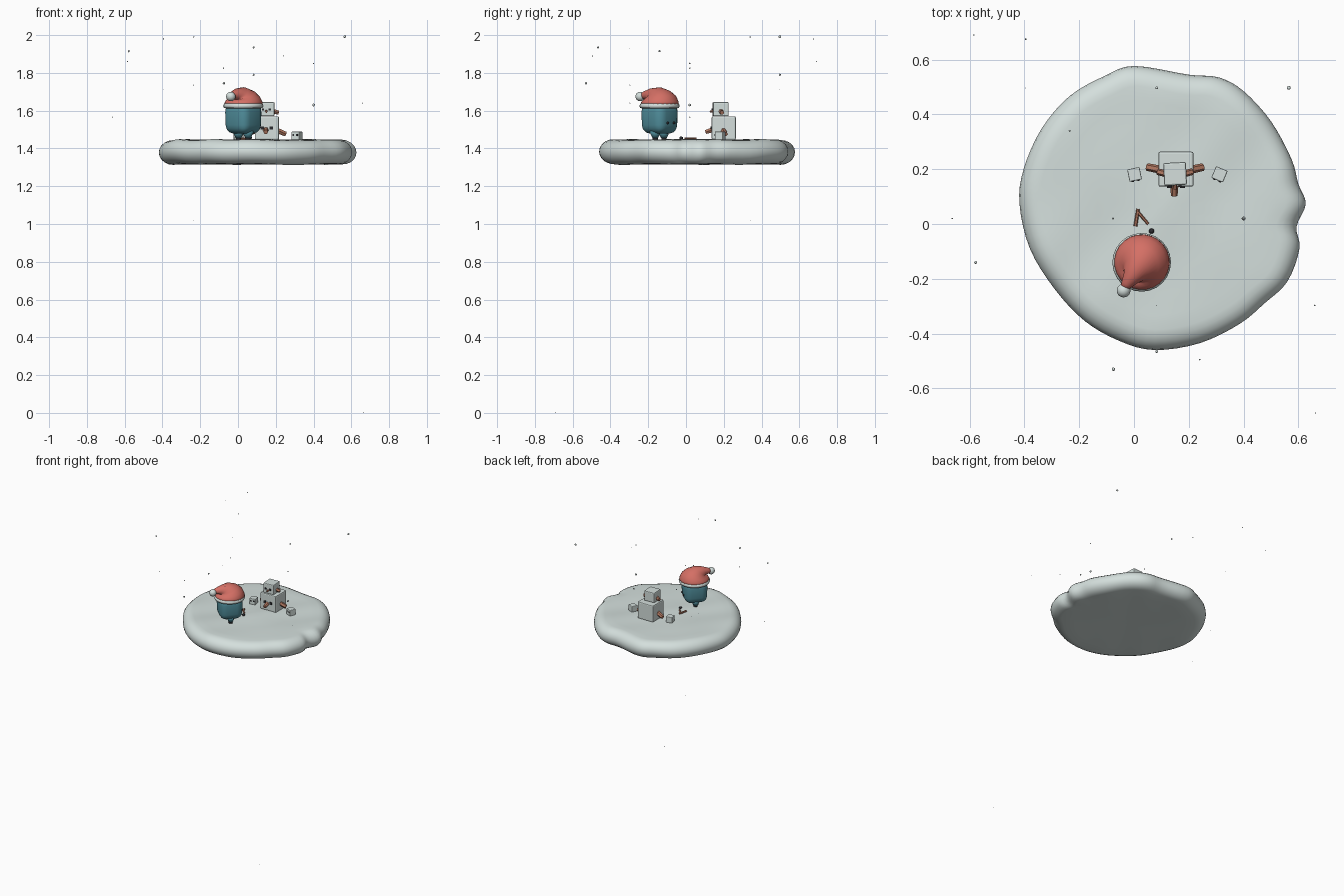
import bpy, bmesh, math
from math import sin, cos, pi
from mathutils import Vector, Matrix

if "Cube" in bpy.data.objects:
    bpy.data.objects.remove(bpy.data.objects["Cube"])

def mat(name, rgb):
    m = bpy.data.materials.new(name)
    m.diffuse_color = (*rgb, 1)
    m.use_nodes = True
    m.node_tree.nodes["Principled BSDF"].inputs["Base Color"].default_value = m.diffuse_color
    return m

SNOW = mat("snow_white", (0.66, 0.74, 0.72))
RED = mat("hat_red", (0.66, 0.16, 0.13))
TEAL = mat("coat_teal", (0.08, 0.27, 0.33))
WOOD = mat("stick_brown", (0.45, 0.19, 0.12))
COAL = mat("coal_black", (0.025, 0.025, 0.03))

def finish(bm, name, m, smooth=True):
    bmesh.ops.recalc_face_normals(bm, faces=bm.faces)
    me = bpy.data.meshes.new(name)
    bm.to_mesh(me)
    bm.free()
    ob = bpy.data.objects.new(name, me)
    bpy.context.collection.objects.link(ob)
    me.materials.append(m)
    for p in me.polygons:
        p.use_smooth = smooth
    return ob

def loft(rings, name, m):
    """Skin closed rings of equal length and cap both ends."""
    bm = bmesh.new()
    vs = [[bm.verts.new(p) for p in r] for r in rings]
    n = len(vs[0])
    for a, b in zip(vs, vs[1:]):
        for i in range(n):
            bm.faces.new((a[i], a[(i + 1) % n], b[(i + 1) % n], b[i]))
    bm.faces.new(vs[0])
    bm.faces.new(vs[-1])
    return finish(bm, name, m)

def box(name, m, loc, size, yaw=0, bevel=0.0, seg=2, smooth=False):
    bm = bmesh.new()
    bmesh.ops.create_cube(bm, size=1, matrix=Matrix.Diagonal((*size, 1)))
    if bevel:
        bmesh.ops.bevel(bm, geom=bm.edges[:], offset=bevel, segments=seg,
                        profile=0.5, affect='EDGES')
    bm.transform(Matrix.Translation(loc) @ Matrix.Rotation(yaw, 4, 'Z'))
    return finish(bm, name, m, smooth)

def ball(name, m, loc, r, sub=2):
    bm = bmesh.new()
    bmesh.ops.create_icosphere(bm, subdivisions=sub, radius=r,
                               matrix=Matrix.Translation(loc))
    return finish(bm, name, m)

def stick(name, m, a, b, r1, r2, n=6):
    """Straight tapered rod from a to b."""
    a, b = Vector(a), Vector(b)
    q = (b - a).to_track_quat('Z', 'Y')
    ring = lambda c, r: [c + q @ Vector((r * cos(2 * pi * i / n), r * sin(2 * pi * i / n), 0))
                         for i in range(n)]
    ob = loft([ring(a, r1), ring(b, r2)], name, m)
    for p in ob.data.polygons:
        p.use_smooth = n > 8
    return ob

# --- snow island: wavy outline, rounded rim, gently dented top
outline = [(0, .577), (.2, .545), (.31, .535), (.40, .485), (.50, .375), (.575, .237),
           (.60, .146), (.627, .073), (.593, -.01), (.604, -.09), (.56, -.21),
           (.476, -.29), (.385, -.365), (.24, -.435), (.075, -.46), (-.053, -.427),
           (-.18, -.354), (-.29, -.237), (-.38, -.09), (-.418, .073), (-.403, .2),
           (-.338, .347), (-.235, .467), (-.108, .54)]
P = [Vector(p) for p in outline]
N = len(P)
curve = []
for i in range(N):
    a, b, c, d = P[i - 1], P[i], P[(i + 1) % N], P[(i + 2) % N]
    for k in range(4):
        t = k / 4
        curve.append(0.5 * (2 * b + (c - a) * t + (2 * a - 5 * b + 4 * c - d) * t * t
                            + (3 * b - a - 3 * c + d) * t ** 3))
MID = Vector((0.1, 0.06))

def dent(x, y):
    return 0.003 * sin(11 * x + 3 * y) * cos(9 * y - 4 * x) + 0.002 * sin(19 * x - 15 * y)

rings = []
profile = [(f, -1) for f in (.05, .25, .5, .7)]
profile += [(None, -pi / 2 + pi * k / 10) for k in range(11)]
profile += [(f, 1) for f in (.75, .6, .45, .3, .15, .04)]
for f, s in profile:
    ring = []
    for p in curve:
        d = p - MID
        if f is None:
            q = MID + d * ((d.length - 0.075 * (1 - cos(s))) / d.length)
            z = 1.381 + 0.065 * sin(s)
        else:
            q = MID + d * f
            z = 1.381 + 0.065 * s
        w = dent(q.x, q.y) * (1 if f is None or s > 0 else 0.4)
        ring.append((q.x, q.y, z + w))
    rings.append(ring)
loft(rings, "snow_island", SNOW)

# --- little figure in a coat, facing the snow cubes
C = Vector((0.028, -0.14, 0))
YAW = math.radians(48)
fwd, side = Vector((cos(YAW), sin(YAW), 0)), Vector((sin(YAW), -cos(YAW), 0))
coat = box("coat_body", TEAL, C + Vector((0, 0, 1.558)), (.165, .165, .16), YAW, .046, 4, True)
for v in coat.data.vertices:      # narrow the hem slightly
    k = 0.94 + 0.06 * (v.co.z - 1.478) / 0.16
    v.co.x, v.co.y = C.x + (v.co.x - C.x) * k, C.y + (v.co.y - C.y) * k
for s, n in ((1, "right"), (-1, "left")):
    base = C + side * 0.034 * s
    stick(n + "_leg", TEAL, base + Vector((0, 0, 1.495)), base + Vector((0, 0, 1.455)), .034, .015, 12)
    stick(n + "_boot", COAL, base + Vector((0, 0, 1.457)), base + Vector((0, 0, 1.443)), .014, .014, 10)
    ball(n + "_eye", COAL, C + fwd * .081 + side * .025 * s + Vector((0, 0, 1.535)), .007)

# --- floppy hat: rings along a bent spine, then brim and bobble
spine = [((0, 0, 1.628), .103, 0), ((.002, .002, 1.648), .099, 0),
         ((0, 0, 1.667), .088, .15), ((-.006, -.01, 1.683), .070, .35),
         ((-.020, -.028, 1.690), .050, .75), ((-.038, -.055, 1.688), .032, 1.2),
         ((-.055, -.080, 1.682), .021, 1.6), ((-.068, -.098, 1.677), .012, 1.7)]
back = Vector((-.57, -.82, 0))
left = Vector((.82, -.57, 0))
hat = []
for c, r, tilt in spine:
    u = back * cos(tilt) - Vector((0, 0, sin(tilt)))
    hat.append([C + Vector(c) + r * (left * cos(2 * pi * i / 24) + u * sin(2 * pi * i / 24))
                for i in range(24)])
loft(hat, "floppy_hat", RED)
brim = [[C + Vector((r * cos(2 * pi * i / 24), r * sin(2 * pi * i / 24), z)) for i in range(24)]
        for r, z in ((.09, 1.612), (.102, 1.614), (.107, 1.625), (.102, 1.637), (.09, 1.639))]
loft(brim, "hat_brim", SNOW)
ball("hat_bobble", SNOW, (-.038, -.243, 1.675), .025, 3)

# --- stacked snow cubes with faces and stub arms
def face(name, x, y, z, gap, r):
    for s in (-1, 1):
        box(name + "_eye", COAL, (x + gap * s, y, z), (r * 2, .009, r * 2))

box("snow_cube_large", SNOW, (.153, .200, 1.508), (.128, .128, .124), 0, .007)
box("snow_cube_head", SNOW, (.150, .183, 1.608), (.083, .083, .074), .05, .006)
face("large_cube", .153, .135, 1.508, .024, .009)
face("head_cube", .150, .140, 1.606, .018, .006)
stick("large_cube_nose", WOOD, (.147, .14, 1.498), (.147, .103, 1.487), .015, .012)
stick("head_cube_nose", WOOD, (.150, .145, 1.597), (.150, .126, 1.594), .008, .006)
for s, n in ((1, "right"), (-1, "left")):
    stick(n + "_large_arm", WOOD, (.153 + s * .055, .198, 1.495), (.150 + s * .102, .208, 1.476), .015, .014)
    stick(n + "_head_arm", WOOD, (.150 + s * .035, .184, 1.597), (.150 + s * .064, .191, 1.590), .013, .012)

# small snow cubes either side
for x, yaw, n in ((.312, -.4, "right"), (.002, .2, "left")):
    c = Vector((x, .181, 1.467))
    box(n + "_small_cube", SNOW, c, (.046, .046, .044), yaw, .004)
    d = Matrix.Rotation(yaw, 3, 'Z')
    for s in (-1, 1):
        box(n + "_small_eye", COAL, c + d @ Vector((.011 * s, -.023, .004)), (.009, .006, .009), yaw)

# --- twigs and coal on the ground
stick("twig_long", WOOD, (.005, -.008, 1.452), (.015, .055, 1.454), .007, .006)
stick("twig_short", WOOD, (.013, .045, 1.454), (.052, 0, 1.452), .006, .005)
ball("coal_lump", COAL, (.064, -.026, 1.454), .011, 1)

# --- drifting snowflakes: x, y, z, radius
flakes = [(-.585, .69, 1.86, .003), (-.395, .675, 1.98, .004), (-.395, .497, 1.71, .002),
          (-.235, .34, 1.99, .004), (.083, .497, 1.79, .006), (.565, .497, 1.992, .008),
          (-.663, .02, 1.565, .003), (-.077, .02, 1.825, .004), (.4, .02, 1.63, .008),
          (-.578, -.14, 1.915, .006), (.083, -.465, 1.935, .006), (.24, -.495, 1.89, .003),
          (-.075, -.53, 1.745, .007), (.083, -.297, 1.93, .002), (.66, -.297, 1.64, .003),
          (.4, .02, 1.85, .004), (-.235, -.297, 1.735, .003), (-.235, .34, 1.02, .002),
          (.663, -.69, .002, .002)]
for x, y, z, r in flakes:
    ball("snowflake", SNOW, (x, y, z), r, 1)
